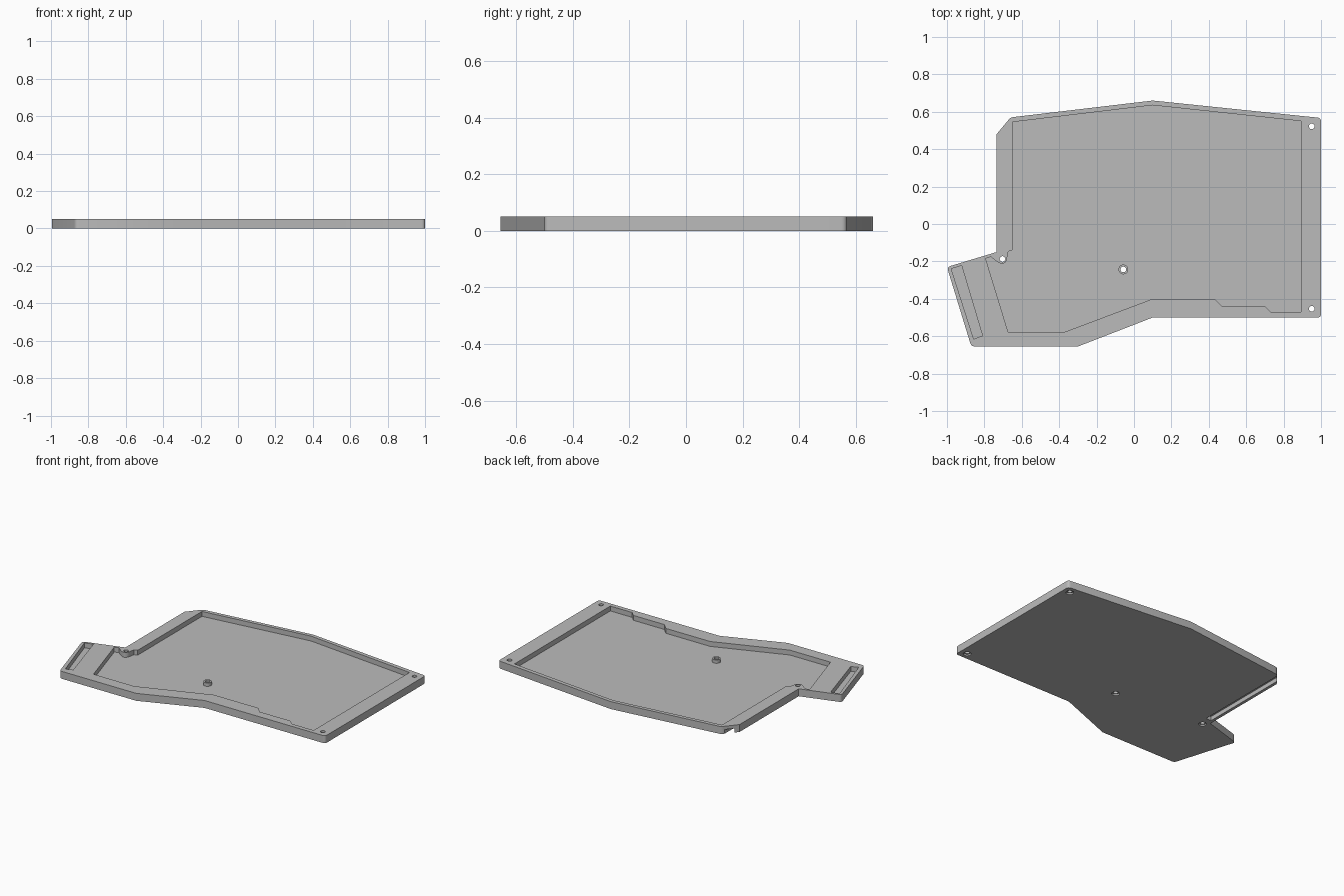
import bpy, bmesh
from math import cos, sin, tau
from mathutils import Vector

if "Cube" in bpy.data.objects:
    bpy.data.objects.remove(bpy.data.objects["Cube"])

HEIGHT, FLOOR = 0.05, 0.017

grey = bpy.data.materials.new("plain grey")
grey.use_nodes = True
grey.diffuse_color = (0.5, 0.5, 0.5, 1)
grey.node_tree.nodes["Principled BSDF"].inputs["Base Color"].default_value = (0.5, 0.5, 0.5, 1)


def rounded(points, radii, steps=6):
    """Round chosen corners of a 2D outline; radii maps corner index to cut length."""
    result = []
    for i, p in enumerate(points):
        p = Vector(p)
        if i not in radii:
            result.append(p)
            continue
        a = p + (Vector(points[i - 1]) - p).normalized() * radii[i]
        b = p + (Vector(points[(i + 1) % len(points)]) - p).normalized() * radii[i]
        for k in range(steps + 1):
            t = k / steps
            result.append(a * (1 - t) ** 2 + p * 2 * t * (1 - t) + b * t * t)
    return result


def circle(x, y, r, n=32):
    return [(x + r * cos(tau * k / n), y + r * sin(tau * k / n)) for k in range(n)]


def prism(name, outline, z0, z1):
    """Extrude a 2D outline between two heights."""
    bm = bmesh.new()
    face = bm.faces.new([bm.verts.new((p[0], p[1], z0)) for p in outline])
    top = bmesh.ops.extrude_face_region(bm, geom=[face])["geom"]
    bmesh.ops.translate(bm, vec=(0, 0, z1 - z0),
                        verts=[g for g in top if isinstance(g, bmesh.types.BMVert)])
    bmesh.ops.recalc_face_normals(bm, faces=bm.faces)
    mesh = bpy.data.meshes.new(name)
    bm.to_mesh(mesh)
    bm.free()
    mesh.materials.append(grey)
    obj = bpy.data.objects.new(name, mesh)
    bpy.context.collection.objects.link(obj)
    return obj


def cut(target, outline, z0, z1):
    """Subtract a prism from the target and discard the cutter."""
    cutter = prism("cutter", outline, z0, z1)
    cutter.hide_render = True
    mod = target.modifiers.new("cut", "BOOLEAN")
    mod.operation, mod.solver, mod.object = "DIFFERENCE", "EXACT", cutter
    bpy.context.view_layer.objects.active = target
    bpy.ops.object.modifier_apply(modifier=mod.name)
    bpy.data.objects.remove(cutter)


# Tray body
body = [(-1, -.23), (-.735, -.15), (-.735, .48), (-.66, .57), (.1, .66),
        (1, .567), (1, -.5), (.1, -.5), (-.3, -.655), (-.87, -.655)]
tray = prism("tray", rounded(body, {0: .02, 3: .015, 5: .02, 6: .02, 9: .02}), 0, HEIGHT)

# Main recess, stepping around the screw hole by the tab
recess = [(-.65, .545), (.1, .635), (.893, .55), (.893, -.47), (.73, -.47), (.7, -.44),
          (.47, -.44), (.43, -.4), (.1, -.4), (-.37, -.577), (-.673, -.577),
          (-.793, -.185), (-.765, -.175), (-.735, -.2), (-.703, -.217), (-.682, -.2),
          (-.672, -.147), (-.65, -.14)]
cut(tray, rounded(recess, {13: .012, 14: .014, 15: .012}), FLOOR, HEIGHT + .05)

# Narrow slot in the tab
cut(tray, [(-.977, -.24), (-.922, -.222), (-.81, -.597), (-.857, -.615)], FLOOR, HEIGHT + .05)

# Channel under the side rim, open at the chamfered corner
cut(tray, [(-.715, -.12), (-.675, -.12), (-.675, .65), (-.715, .65)], -.05, .028)

# Standoff on the recess floor
post = (-.057, -.243)
standoff = prism("standoff", circle(*post, .026), .012, .04)

# Screw holes, with shallow wider seats underneath
for x, y in [(.95, .522), (.95, -.453), (-.703, -.187), post]:
    cut(tray, circle(x, y, .015), -.05, HEIGHT + .05)
    cut(tray, circle(x, y, .024), -.05, .01)
cut(standoff, circle(*post, .015), -.05, HEIGHT + .05)

# Smooth only the small rounded corners and holes
for obj in (tray, standoff):
    bpy.ops.object.select_all(action="DESELECT")
    obj.select_set(True)
    bpy.context.view_layer.objects.active = obj
    bpy.ops.object.shade_smooth_by_angle(angle=.4)
